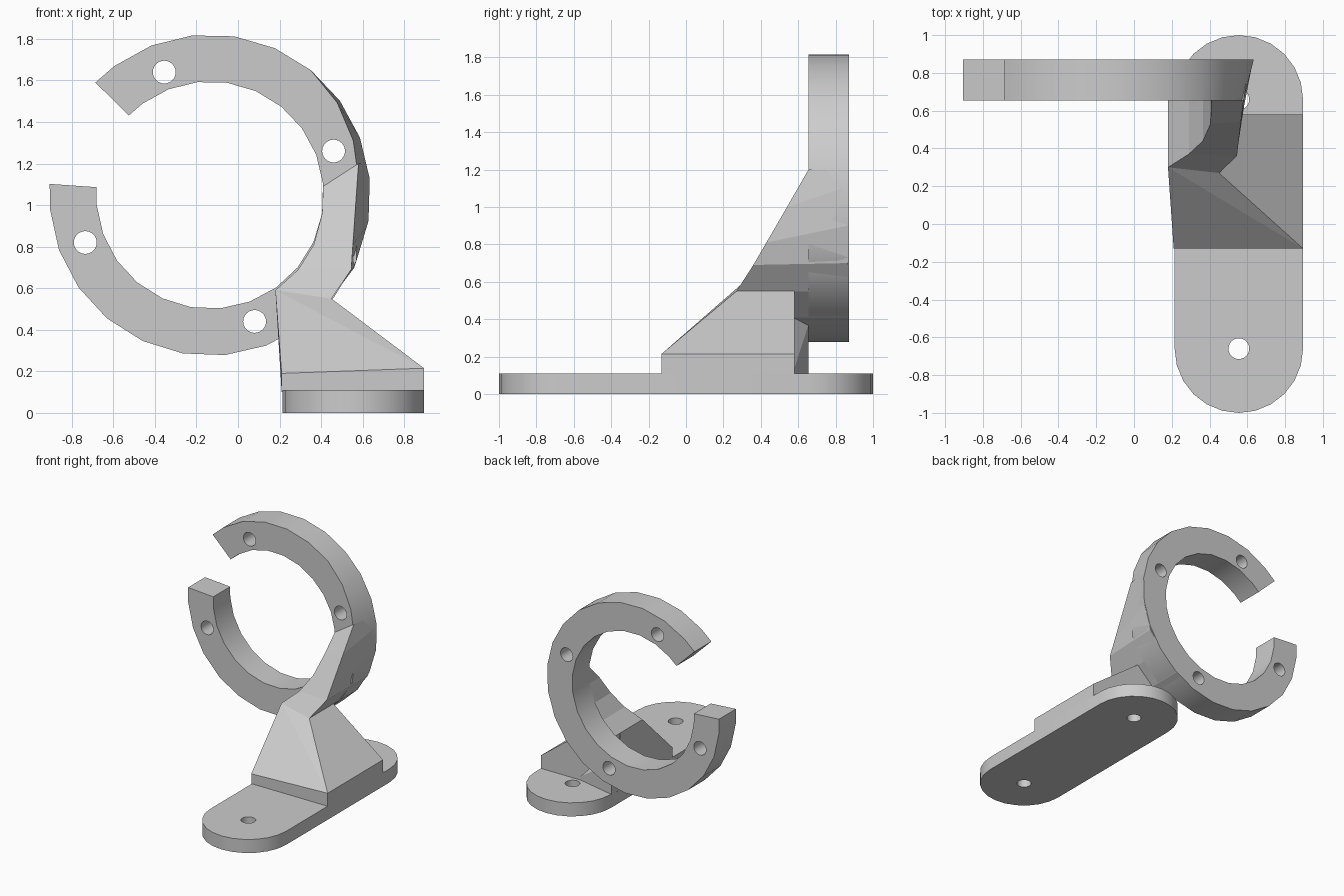
import bpy, bmesh
from math import cos, sin, pi, radians
from mathutils import Matrix, Vector

old = bpy.data.objects.get("Cube")
if old:
    bpy.data.objects.remove(old, do_unlink=True)

GREY = (0.6, 0.6, 0.6, 1)
mat = bpy.data.materials.new("plain grey")
mat.use_nodes = True
mat.diffuse_color = GREY
mat.node_tree.nodes["Principled BSDF"].inputs["Base Color"].default_value = GREY


def finish(name, bm):
    bmesh.ops.recalc_face_normals(bm, faces=bm.faces)
    me = bpy.data.meshes.new(name)
    bm.to_mesh(me)
    bm.free()
    me.materials.append(mat)
    ob = bpy.data.objects.new(name, me)
    bpy.context.collection.objects.link(ob)
    return ob


def hull(name, points):
    bm = bmesh.new()
    for p in points:
        bm.verts.new(p)
    bmesh.ops.convex_hull(bm, input=bm.verts)
    return finish(name, bm)


def loft(name, sections):
    """Skin four-sided sections in order and cap both ends."""
    bm = bmesh.new()
    rows = [[bm.verts.new(p) for p in s] for s in sections]
    for a, b in zip(rows, rows[1:]):
        for k in range(4):
            n = (k + 1) % 4
            bm.faces.new((a[k], a[n], b[n], b[k]))
    bm.faces.new(rows[0])
    bm.faces.new(rows[-1])
    return finish(name, bm)


def drill(ob, centres, radius, along_y):
    """Cut round holes through a part."""
    for c in centres:
        bm = bmesh.new()
        rot = Matrix.Rotation(pi / 2, 4, 'X') if along_y else Matrix()
        bmesh.ops.create_cone(bm, cap_ends=True, segments=24, radius1=radius,
                              radius2=radius, depth=0.6,
                              matrix=Matrix.Translation(c) @ rot)
        cutter = finish("hole_cutter", bm)
        cutter.hide_render = True
        mod = ob.modifiers.new("hole", 'BOOLEAN')
        mod.operation = 'DIFFERENCE'
        mod.solver = 'EXACT'
        mod.object = cutter
        bpy.context.view_layer.objects.active = ob
        bpy.ops.object.modifier_apply(modifier=mod.name)
        bpy.data.objects.remove(cutter, do_unlink=True)


def smooth(ob):
    bpy.ops.object.select_all(action='DESELECT')
    ob.select_set(True)
    bpy.context.view_layer.objects.active = ob
    bpy.ops.object.shade_smooth_by_angle(angle=radians(25))


# Base plate with rounded ends and two screw holes
BX, BR, BH = 0.555, 0.34, 0.11
bm = bmesh.new()
outline = []
for side, start in ((1, 0), (-1, pi)):
    for i in range(13):
        a = start + pi * i / 12
        outline.append(bm.verts.new((BX + BR * cos(a), side * (1 - BR) + BR * sin(a), 0)))
bottom = bm.faces.new(outline)
top = bmesh.ops.extrude_face_region(bm, geom=[bottom])
bmesh.ops.translate(bm, vec=(0, 0, BH),
                    verts=[v for v in top["geom"] if isinstance(v, bmesh.types.BMVert)])
base = finish("base_plate", bm)
drill(base, [Vector((BX, y, 0.05)) for y in (-0.66, 0.66)], 0.055, False)

# Open ring, its front rim drawn in where the neck joins
CX, CZ, FRONT, BACK = -0.135, 1.048, 0.655, 0.872
RI, RO = 0.547, 0.773
angles = [135.5] + [126.5 - 15.08 * i for i in range(21)] + [-184]
drawn_in = {7: 0.757, 8: 0.738, 9: 0.72, 10: 0.72}


def ring_point(deg, r, y):
    a = radians(deg)
    return (CX + r * cos(a), y, CZ + r * sin(a))


ring = loft("open_ring", [
    (ring_point(a, RI, FRONT), ring_point(a, drawn_in.get(i, RO), FRONT),
     ring_point(a, RO, BACK), ring_point(a, RI, BACK))
    for i, a in enumerate(angles)])
drill(ring, [Vector((x, 0.76, z)) for x, z in
             ((-0.355, 1.64), (0.46, 1.26), (0.08, 0.44), (-0.735, 0.82))], 0.055, True)

# Slanted neck: inner (x, y, z), front outer (x, y, z), back outer (x, z)
stations = [
    ((0.41, 0.655, 1.09), (0.58, 0.655, 1.20), (0.61, 1.20)),
    ((0.405, 0.53, 0.96), (0.566, 0.54, 1.0), (0.63, 1.11)),
    ((0.365, 0.44, 0.81), (0.553, 0.43, 0.81), (0.62, 0.9)),
    ((0.29, 0.37, 0.69), (0.545, 0.36, 0.69), (0.56, 0.7)),
    ((0.18, 0.30, 0.59), (0.45, 0.27, 0.55), (0.445, 0.545)),
    ((0.183, 0.33, 0.585), (0.30, 0.33, 0.41), (0.30, 0.41)),
    ((0.186, 0.33, 0.58), (0.21, 0.33, 0.365), (0.21, 0.365)),
]
neck = loft("neck", [(i, o, (b[0], 0.865, b[1]), (i[0], 0.865, i[2]))
                     for i, o, b in stations])

# Wedge foot carrying the neck on the base
L, R, F, B = 0.21, 0.895, -0.13, 0.58
foot = hull("wedge_foot",
            [(x, y, z) for x, top in ((L, 0.19), (R, 0.215))
             for y in (F, B) for z in (BH - 0.01, top)]
            + [(0.18, 0.30, 0.59), (0.45, 0.27, 0.55), (0.18, B, 0.59), (0.45, B, 0.55)])

# Small gusset between the foot and the ring
gusset = hull("rear_gusset", [(0.58, B - 0.01, BH), (L, B - 0.01, BH), (L, FRONT, BH),
                              (0.30, B - 0.01, 0.41), (L, B - 0.01, 0.4), (L, FRONT, 0.37)])

for part in (base, ring):
    smooth(part)
